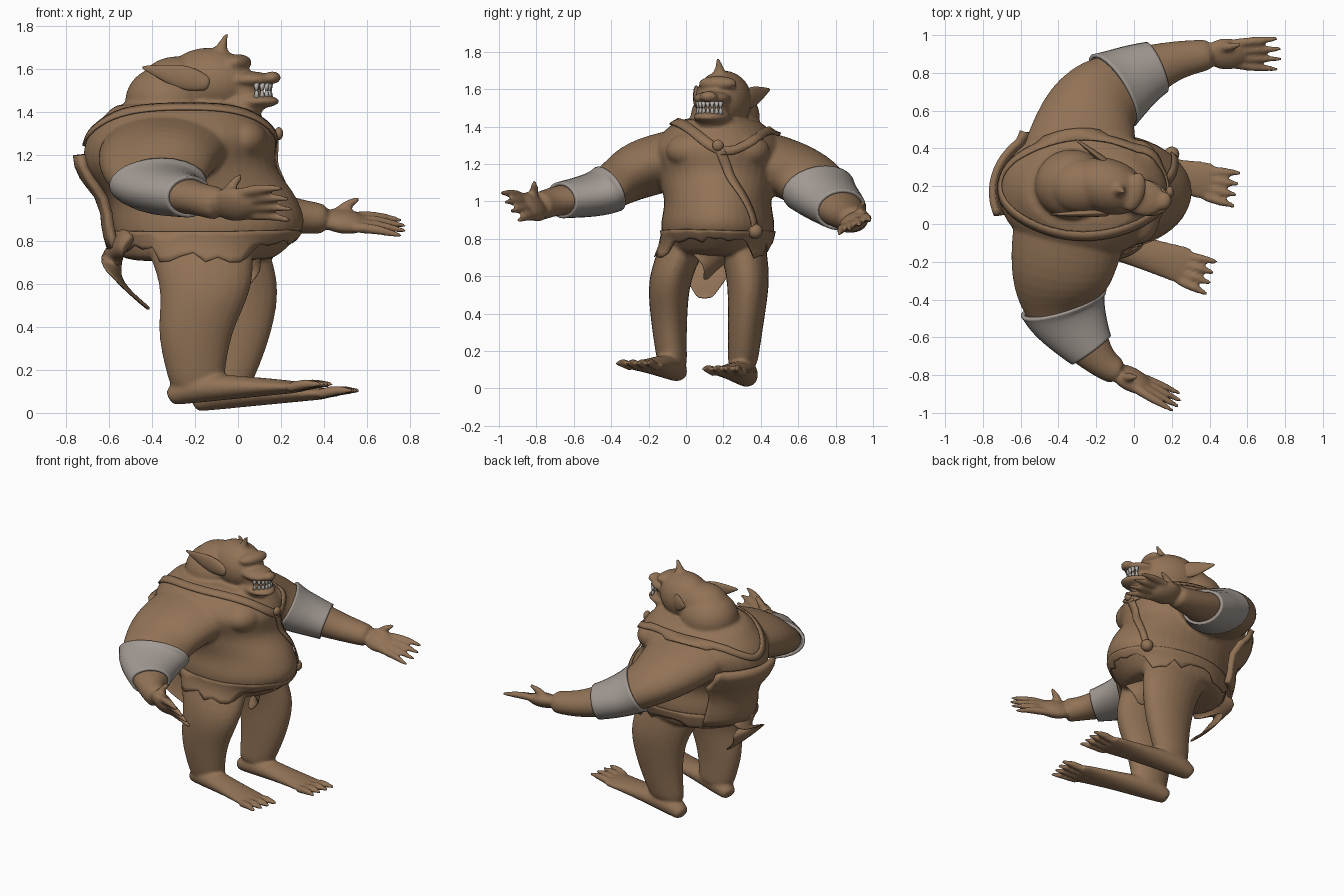
import bpy, bmesh, math, random
from mathutils import Vector, Matrix

random.seed(4)
default_cube = bpy.data.objects.get("Cube")
if default_cube:
    bpy.data.objects.remove(default_cube, do_unlink=True)

def material(name, colour):
    mat = bpy.data.materials.new(name)
    mat.use_nodes = True
    mat.diffuse_color = (*colour, 1)
    mat.node_tree.nodes["Principled BSDF"].inputs["Base Color"].default_value = (*colour, 1)
    return mat

BROWN = material("brown skin", (.285, .17, .093))
GREY = material("grey wrap", (.36, .32, .29))
IVORY = material("ivory teeth", (.46, .43, .4))

def smooth(rows, steps):
    """Pass a flowing curve through rows of position and radii."""
    keys = [Vector(row) for row in rows]
    keys = [keys[0]] + keys + [keys[-1]]
    result = []
    for before, start, end, after in zip(keys, keys[1:], keys[2:], keys[3:]):
        for step in range(steps):
            t = step / steps
            bend = before * 2 - start * 5 + end * 4 - after
            twist = (start - end) * 3 + after - before
            result.append(start + (end - before + (bend + twist * t) * t) * t / 2)
    return result + [keys[-1]]

def tube(bm, rows, flat=False, caps=True, sides=12):
    """Loft ellipses; each row is x, y, z, side radius, upright radius."""
    rows = smooth(rows, 3)
    points = [Vector(row[:3]) for row in rows]
    last = len(rows) - 1
    rings = []
    for i, row in enumerate(rows):
        along = (points[min(i + 1, last)] - points[max(i - 1, 0)]).normalized()
        side = along.cross(Vector((0, 0, 1))).normalized()
        up = side.cross(along)
        if flat:
            side, up = Vector((1, 0, 0)), Vector((0, 1, 0))
        angles = [math.tau * k / sides for k in range(sides)]
        rings.append([bm.verts.new(points[i] + side * row[3] * math.cos(a) + up * row[4] * math.sin(a))
                      for a in angles])
    for ring, following in zip(rings, rings[1:]):
        for k in range(sides):
            bm.faces.new((ring[k - 1], ring[k], following[k], following[k - 1]))
    if caps:
        bm.faces.new(rings[0])
        bm.faces.new(rings[-1])

def ball(bm, centre, radii, turn=Matrix.Identity(3)):
    matrix = Matrix.Translation(centre) @ turn.to_4x4() @ Matrix.Diagonal((*radii, 1))
    bmesh.ops.create_uvsphere(bm, u_segments=20, v_segments=12, radius=1, matrix=matrix)

def digit(bm, base, tip, radius=.026):
    """Tapered finger or toe with a slight knuckle bend."""
    knuckle = base.lerp(tip, .5) + Vector((0, 0, .01))
    tube(bm, [(*base, radius, radius), (*knuckle, radius, radius), (*tip, radius * .4, radius * .4)], sides=8)

def hand(bm, wrist, ahead, across, thumb):
    wrist, ahead, across = Vector(wrist), Vector(ahead).normalized(), Vector(across).normalized()
    frame = Matrix((ahead, across, ahead.cross(across))).transposed()
    ball(bm, wrist + ahead * .07, (.12, .09, .05), frame)
    for i in range(4):
        spread = across * (i - 1.5)
        digit(bm, wrist + ahead * .1 + spread * .04, wrist + ahead * (.38 - abs(i - 1.5) * .02) + spread * .06)
    digit(bm, wrist + ahead * .02 + across * .03, wrist + Vector(thumb))

def leg(bm, centres):
    """Rising column that thickens evenly from ankle to hip."""
    tube(bm, [(x, y, .1 + i / 4, .125 + i * .05, .08 + i * .02) for i, (x, y) in enumerate(centres)], flat=True)

def foot(bm, heel, yaw):
    heel = Vector(heel)
    ahead = Vector((math.cos(yaw), math.sin(yaw), .1))
    side = Vector((-math.sin(yaw), math.cos(yaw), 0))
    rows = []
    for distance, width, height in ((0, .05, .04), (.12, .08, .07), (.4, .09, .05), (.65, .11, .025)):
        rows.append((*(heel + ahead * distance + Vector((0, 0, height))), width, height))
    tube(bm, rows)
    lift = Vector((0, 0, .025))
    for i in range(4):
        spread = side * (i - 1.8)
        digit(bm, heel + lift + ahead * .6 + spread * .045, heel + lift + ahead * .78 + spread * .06)

def finish(name, bm, mat, rounding=0):
    bmesh.ops.recalc_face_normals(bm, faces=bm.faces)
    mesh = bpy.data.meshes.new(name)
    bm.to_mesh(mesh)
    bm.free()
    mesh.materials.append(mat)
    for face in mesh.polygons:
        face.use_smooth = True
    part = bpy.data.objects.new(name, mesh)
    bpy.context.collection.objects.link(part)
    if rounding:
        subdivide = part.modifiers.new("round", 'SUBSURF')
        subdivide.levels = subdivide.render_levels = rounding
    return part

# Torso: back, front and half width at even heights
bm = bmesh.new()
torso = []
for i, (back, front, half) in enumerate(((-.54, .15, .26), (-.59, .31, .31), (-.61, .28, .29),
                                         (-.72, .18, .33), (-.7, .18, .36), (-.56, .05, .2))):
    torso.append(((back + front) / 2, .17, .7 + i * .15, (front - back) / 2, half))
tube(bm, torso, flat=True, sides=20)
for chest_side in (-1, 1):
    ball(bm, (.02, .17 + chest_side * .13, 1.27), (.12, .15, .1))
# Neck hump
ball(bm, (-.33, .21, 1.45), (.2, .19, .17))
ball(bm, (-.28, .2, 1.53), (.18, .15, .13))

# Head: skull, muzzle, chin, upper lip, lower lip, nose, brow and horn
YAW = -.3
facing = Matrix.Rotation(YAW, 3, 'Z')
ball(bm, (-.14, .2, 1.54), (.21, .15, .16), facing)
ball(bm, (.02, .15, 1.5), (.1, .08, .1), facing)
ball(bm, (.01, .15, 1.43), (.12, .1, .06), facing)
ball(bm, (.05, .14, 1.55), (.12, .1, .04), facing)
ball(bm, (.06, .14, 1.45), (.14, .1, .035), facing)
ball(bm, (.16, .12, 1.56), (.04, .05, .03), facing)
ball(bm, (0, .17, 1.63), (.06, .11, .04), facing)
tube(bm, [(-.1, .18, 1.64, .08, .08), (-.08, .18, 1.7, .03, .03), (-.05, .17, 1.77, .01, .01)], flat=True)

# Arms and hands
right_arm = [(-.32, .05, 1.25, .32, .16), (-.38, -.25, 1.17, .28, .16), (-.36, -.45, 1.05, .21, .11),
             (-.2, -.7, 1, .1, .08), (-.08, -.79, .97, .07, .08)]
left_arm = [(-.3, .3, 1.25, .32, .16), (-.22, .6, 1.15, .26, .16), (-.04, .75, 1.02, .18, .12),
            (.2, .86, .93, .11, .09), (.42, .9, .9, .08, .07)]
tube(bm, right_arm, sides=16)
tube(bm, left_arm, sides=16)
hand(bm, right_arm[-1][:3], (.9, -.45, 0), (-.2, -.5, .8), (.1, -.02, .14))
hand(bm, left_arm[-1][:3], (1, 0, -.12), (0, .9, .4), (.15, .05, .1))

# Legs and feet
leg(bm, [(-.19, -.07), (-.2, -.09), (-.15, -.08), (-.2, .03)])
leg(bm, [(-.07, .3), (-.02, .32), (-.03, .33), (-.15, .28)])
foot(bm, (-.32, -.04, .03), -.3)
foot(bm, (-.21, .33, 0), -.17)

# Fuse the body into one smooth skin
body = finish("body", bm, BROWN, 1)
fuse = body.modifiers.new("fuse", 'REMESH')
fuse.mode, fuse.voxel_size, fuse.use_smooth_shade = 'VOXEL', .011, True
soften = body.modifiers.new("soften", 'SMOOTH')
soften.factor, soften.iterations = .5, 5

# Long pointed ears
for name, base, tip in (("left_ear", (-.1, .29, 1.53), (-.31, .45, 1.6)),
                        ("right_ear", (-.13, .06, 1.53), (-.45, .05, 1.61))):
    bm = bmesh.new()
    middle = Vector(base).lerp(Vector(tip), .4)
    tube(bm, [(*base, .02, .03), (*middle, .02, .06), (*tip, .005, .005)])
    finish(name, bm, BROWN, 1)

# Teeth along both jaws
bm = bmesh.new()
for height, flip in ((1.515, math.pi), (1.485, 0)):
    for i in range(-3, 4):
        angle = YAW + i * .3
        spot = Matrix.Translation((.05 + math.cos(angle) * .1, .14 + math.sin(angle) * .08, height))
        bmesh.ops.create_cone(bm, cap_ends=True, segments=8, radius1=.014, radius2=.006, depth=.04,
                              matrix=spot @ Matrix.Rotation(flip, 4, 'X'))
finish("teeth", bm, IVORY)

# Wrapped bands that follow the middle of each arm
for name, arm, start in (("right_arm_band", right_arm, 11), ("left_arm_band", left_arm, 10)):
    bm = bmesh.new()
    padding = Vector((0, 0, 0, .015, .015))
    tube(bm, [row + padding for row in smooth(arm, 6)[start:start + 7]], caps=False, sides=24)
    finish(name, bm, GREY).modifiers.new("thickness", 'SOLIDIFY').thickness = .02

def sheet(name, rows, gap):
    """Lay a thin sheet on the body."""
    bm = bmesh.new()
    grid = [[bm.verts.new(point) for point in row] for row in rows]
    for row, following in zip(grid, grid[1:]):
        for k in range(len(row) - 1):
            bm.faces.new((row[k], row[k + 1], following[k + 1], following[k]))
    bmesh.ops.remove_doubles(bm, verts=bm.verts, dist=.0001)
    part = finish(name, bm, BROWN)
    cling = part.modifiers.new("cling", 'SHRINKWRAP')
    cling.target, cling.wrap_mode, cling.offset = body, 'ABOVE_SURFACE', gap
    thicken = part.modifiers.new("thickness", 'SOLIDIFY')
    thicken.thickness, thicken.offset = gap, 0

def strap(name, path):
    rows = []
    for here, ahead in zip(path, path[1:]):
        outward = here - Vector((-.25, .2, 1.1))
        half = (ahead - here).cross(outward).normalized() * .026
        rows.append([here - half, here, here + half])
    sheet(name, rows, .01)

# Collar strap around the neck and the strap down the chest
collar = []
for k in range(62):
    angle = math.tau * k / 60
    collar.append(Vector((-.27 + math.cos(angle) * .46, .22 + math.sin(angle) * .28,
                          1.42 - math.cos(angle) ** 4 * .15)))
strap("collar_strap", collar)
ring, knob = Vector((.19, .17, 1.3)), Vector((.2, .37, .84))
strap("chest_strap", [ring.lerp(knob, k / 20) for k in range(21)])
bm = bmesh.new()
ball(bm, ring, (.02, .03, .03))
ball(bm, knob, (.04, .04, .04))
finish("strap_fittings", bm, BROWN)

# Ragged loincloth around the hips
columns = []
for k in range(48):
    angle = math.tau * k / 48
    drop = random.uniform(.06, .14)
    columns.append([(-.15 + math.cos(angle) * .46, .15 + math.sin(angle) * .33, .84 - drop * j / 4)
                    for j in range(5)])
sheet("loincloth", columns + columns[:1], .006)

# Cape hanging down the back, wider on the left
columns = []
for k in range(20):
    angle = math.pi - .9 + k * .07
    columns.append([(-.2 + math.cos(angle) * (.58 - j * .02), .2 + math.sin(angle) * .36, 1.2 - j * .055)
                    for j in range(9)])
sheet("back_cape", columns, .035)

# Hanging flaps of the loincloth, front and back
bm = bmesh.new()
tube(bm, [(-.5, .13, .84, .18, .06), (-.59, .12, .72, .17, .03), (-.54, .11, .6, .12, .01), (-.41, .1, .48, .04, .01)])
finish("back_flap", bm, BROWN, 1)
bm = bmesh.new()
tube(bm, [(.1, .16, .8, .2, .02), (.05, .15, .68, .1, .02), (.02, .1, .58, .02, .01)])
finish("front_flap", bm, BROWN, 1)
